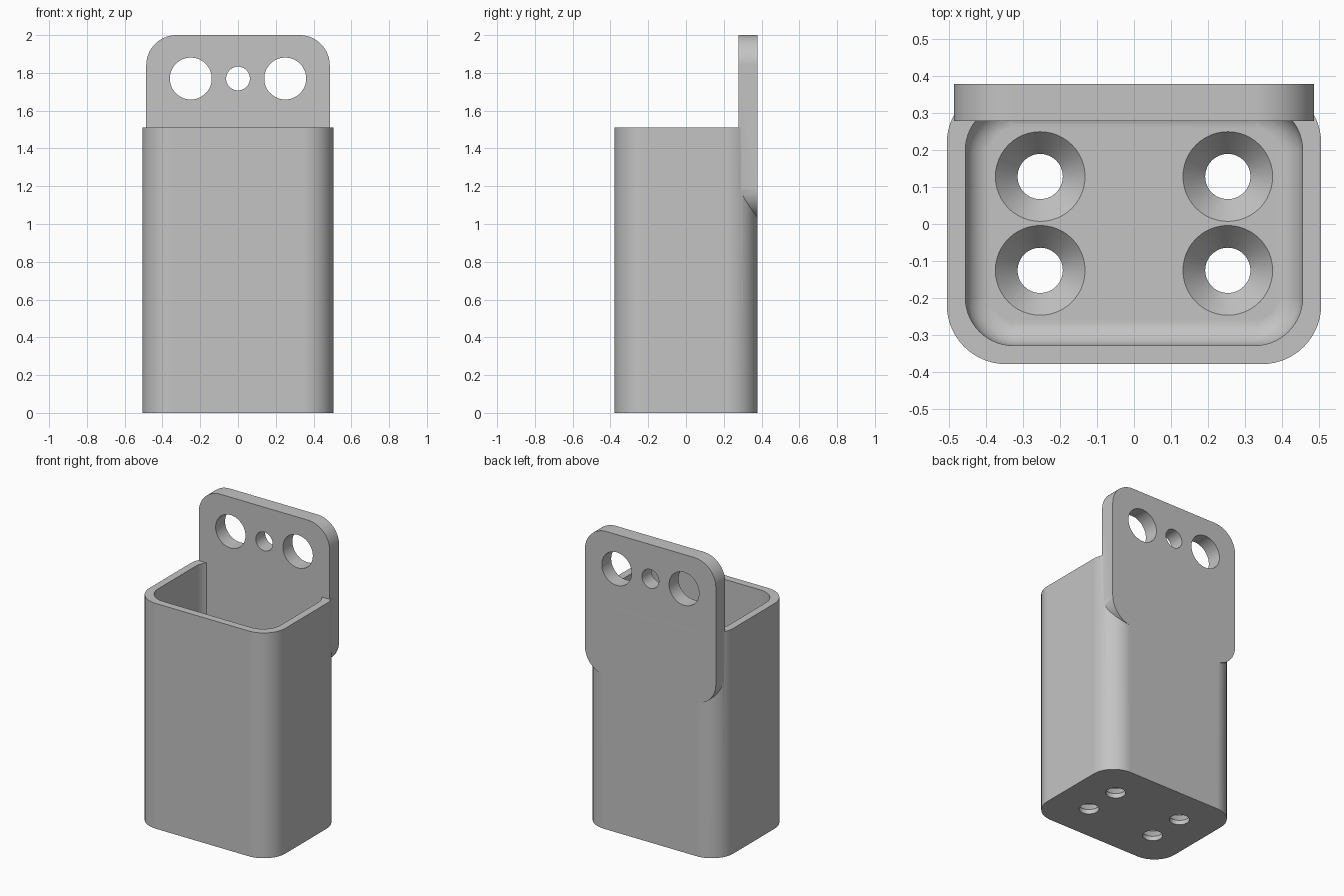
import bpy
import bmesh
from math import cos, sin, pi, radians
from mathutils import Matrix, Vector

if "Cube" in bpy.data.objects:
    bpy.data.objects.remove(bpy.data.objects["Cube"], do_unlink=True)

BACK = 0.378      # rear face shared by the cup and the plate
HALF = 0.505      # half width of the cup
WALL = 0.05
FLOOR = 0.1

grey = bpy.data.materials.new("plain_grey")
grey.use_nodes = True
colour = (0.55, 0.55, 0.55, 1)
grey.diffuse_color = colour
grey.node_tree.nodes["Principled BSDF"].inputs["Base Color"].default_value = colour


def add_object(name, bm):
    bmesh.ops.recalc_face_normals(bm, faces=bm.faces)
    mesh = bpy.data.meshes.new(name)
    bm.to_mesh(mesh)
    bm.free()
    mesh.materials.append(grey)
    obj = bpy.data.objects.new(name, mesh)
    bpy.context.collection.objects.link(obj)
    return obj


def rounded_block(name, half_u, half_v, radius, depth, matrix, fillet=0, steps=14):
    """Rounded rectangle in the local XY plane, extruded along local Z."""
    bm = bmesh.new()
    verts = []
    for k, (su, sv) in enumerate([(1, 1), (-1, 1), (-1, -1), (1, -1)]):
        for i in range(steps + 1):
            a = (k + i / steps) * pi / 2
            verts.append(bm.verts.new((su * (half_u - radius) + radius * cos(a),
                                       sv * (half_v - radius) + radius * sin(a), 0)))
    base = bm.faces.new(verts)
    rim = list(base.edges)
    top = bmesh.ops.extrude_face_region(bm, geom=[base], use_keep_orig=True)
    moved = [g for g in top["geom"] if isinstance(g, bmesh.types.BMVert)]
    bmesh.ops.translate(bm, verts=moved, vec=(0, 0, depth))
    if fillet:
        bmesh.ops.bevel(bm, geom=rim, offset=fillet, segments=8, profile=0.5,
                        affect='EDGES', clamp_overlap=False)
    bm.transform(matrix)
    return add_object(name, bm)


def round_cutter(r_low, r_high, depth, matrix):
    bm = bmesh.new()
    bmesh.ops.create_cone(bm, cap_ends=True, segments=48, radius1=r_low,
                          radius2=r_high, depth=depth, matrix=matrix)
    obj = add_object("hole_cutter", bm)
    obj.hide_render = True
    return obj


def combine(target, other, operation):
    mod = target.modifiers.new("combine", 'BOOLEAN')
    mod.operation = operation
    mod.solver = 'EXACT'
    mod.object = other
    bpy.context.view_layer.objects.active = target
    bpy.ops.object.modifier_apply(modifier=mod.name)
    bpy.data.objects.remove(other, do_unlink=True)


# Cup: rounded shell with a filleted floor
holder = rounded_block("wall_holder", HALF, BACK, 0.16, 1.512, Matrix())
cavity = rounded_block("cavity_cutter", HALF - WALL, BACK - WALL, 0.13, 2,
                       Matrix.Translation((0, 0, FLOOR)), fillet=0.07)
combine(holder, cavity, 'DIFFERENCE')

# Mounting plate, flush with the back of the cup
plate_low, plate_top, plate_depth = 1.03, 2.0, 0.1
upright = Matrix.Rotation(pi / 2, 4, 'X')
plate = rounded_block("mounting_plate", 0.486, (plate_top - plate_low) / 2, 0.16, plate_depth,
                      Matrix.Translation((0, BACK, (plate_low + plate_top) / 2)) @ upright)
combine(holder, plate, 'UNION')

# Three holes through the plate
for x, radius in ((-0.25, 0.111), (0, 0.063), (0.25, 0.111)):
    spot = Matrix.Translation((x, BACK - plate_depth / 2, 1.77)) @ upright
    combine(holder, round_cutter(radius, radius, 0.3, spot), 'DIFFERENCE')

# Four countersunk drain holes in the floor
hole, sink, sink_depth = 0.061, 0.121, 0.07
slope = (sink - hole) / sink_depth
over = 0.02
for x in (-0.253, 0.253):
    for y in (-0.125, 0.128):
        combine(holder, round_cutter(hole, hole, 0.4, Matrix.Translation((x, y, 0))), 'DIFFERENCE')
        height = sink_depth + over
        centre = Vector((x, y, FLOOR - sink_depth + height / 2))
        combine(holder, round_cutter(hole, sink + slope * over, height,
                                     Matrix.Translation(centre)), 'DIFFERENCE')

# Merge flush faces and smooth the rounded areas
bm = bmesh.new()
bm.from_mesh(holder.data)
bmesh.ops.remove_doubles(bm, verts=bm.verts, dist=0.0001)
bmesh.ops.dissolve_limit(bm, angle_limit=radians(0.5), verts=bm.verts, edges=bm.edges)
bm.to_mesh(holder.data)
bm.free()
bpy.ops.object.select_all(action='DESELECT')
holder.select_set(True)
bpy.context.view_layer.objects.active = holder
bpy.ops.object.shade_smooth_by_angle(angle=radians(30))
weighted = holder.modifiers.new("even_shading", 'WEIGHTED_NORMAL')
weighted.keep_sharp = True
